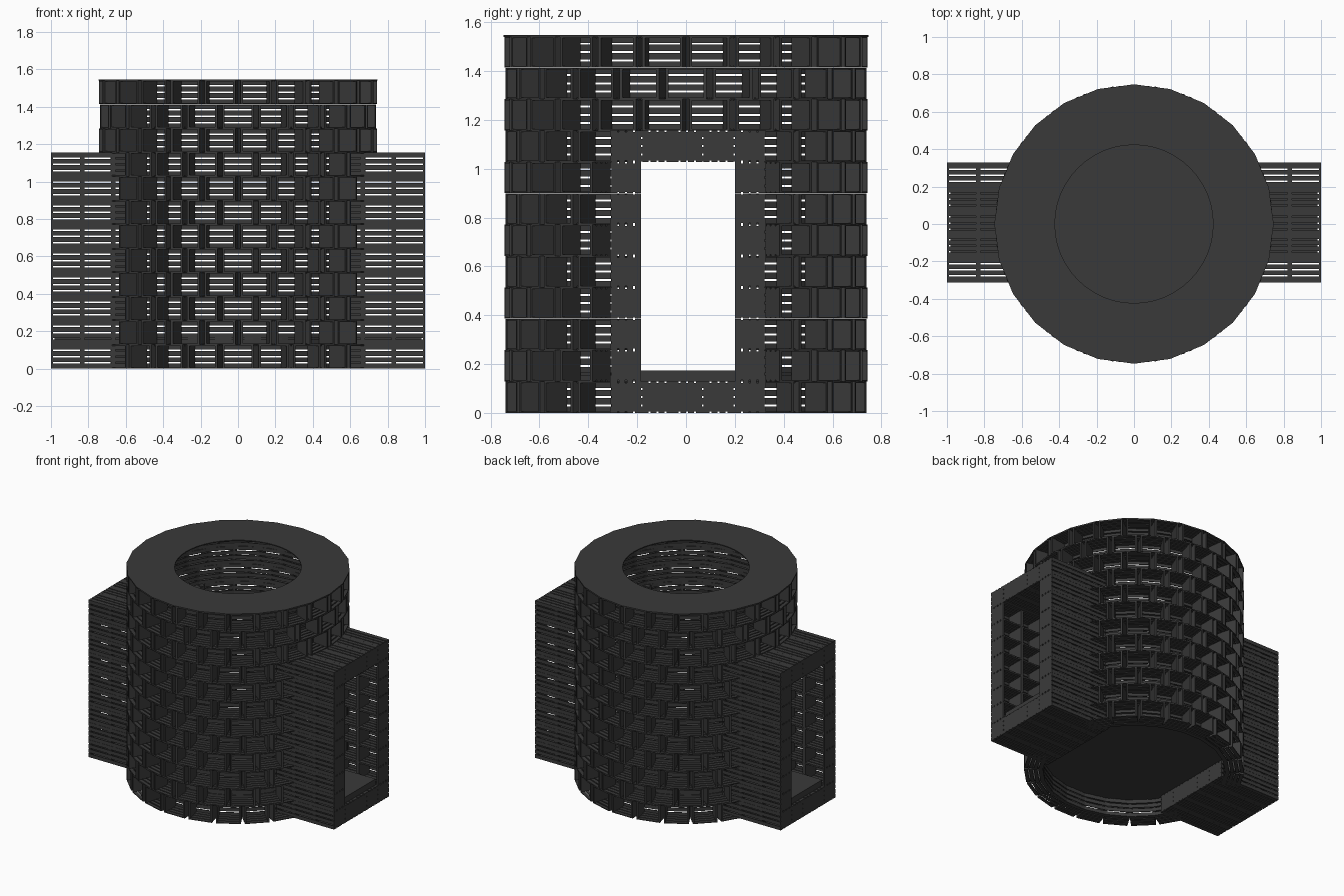
import bpy, bmesh, math
from mathutils import Matrix, Vector

if "Cube" in bpy.data.objects:
    bpy.data.objects.remove(bpy.data.objects["Cube"])

L, W, H = 0.167, 0.128, 0.1285     # crate length, depth and height
ROWS, DOOR_ROWS, SIDES = 12, 9, 24
R_IN = 0.611                       # inner radius of the round wall
CY = 0.008                         # passage centre line
SLIT, T, END = 0.008, 0.006, 0.012  # slat gap, slat thickness, end thickness

mat = bpy.data.materials.new("charcoal")
mat.diffuse_color = (0.042, 0.042, 0.042, 1)
mat.use_nodes = True
mat.node_tree.nodes["Principled BSDF"].inputs["Base Color"].default_value = mat.diffuse_color


def finish(bm, name):
    me = bpy.data.meshes.new(name)
    bm.to_mesh(me)
    bm.free()
    ob = bpy.data.objects.new(name, me)
    bpy.context.collection.objects.link(ob)
    me.materials.append(mat)
    return ob


def box(bm, centre, size, m=Matrix()):
    bmesh.ops.create_cube(bm, size=1, matrix=m @ Matrix.Translation(centre)
                          @ Matrix.Diagonal((*size, 1)))


def slats(total):
    """Centre and width of four slats that fill a span with three gaps."""
    w = (total - 3 * SLIT) / 4
    return [((i - 1.5) * (w + SLIT), w) for i in range(4)]


def crate(bm, m):
    """Slatted crate lying on its side: long axis x, slatted back at +y, open at -y."""
    for z, w in slats(H - 0.001):                       # back
        box(bm, Vector((0, W / 2 - T / 2, z)), (L, T, w), m)
    for y, w in slats(W - T):                           # upper and lower sides
        for s in (-1, 1):
            box(bm, Vector((0, y - T / 2, s * (H / 2 - T / 2 - 0.0003))), (L, w, T), m)
    for s in (-1, 1):                                   # solid ends
        box(bm, Vector((s * (L / 2 - END / 2), -T / 2, 0)), (END, W - T, H - 2 * T), m)


# round wall: courses staggered by half a crate, open sides outwards
for row in range(ROWS):
    bm = bmesh.new()
    for k in range(SIDES):
        a = 2 * math.pi * (k + 0.5 * (row % 2)) / SIDES
        if row < DOOR_ROWS and abs(math.asin(math.sin(a))) < math.radians(26):
            continue                                    # gap for the passage
        crate(bm, Matrix.Rotation(a, 4, 'Z')
              @ Matrix.Translation((R_IN + W / 2, 0, (row + 0.5) * H))
              @ Matrix.Rotation(math.pi / 2, 4, 'Z'))
    finish(bm, f"wall_course_{row + 1}")

# passages on both sides: two jambs, a sill and a lintel, open sides inwards
for side, label in ((-1, "left"), (1, "right")):
    bm = bmesh.new()
    for row in range(DOOR_ROWS):
        for col in range(5):
            if 0 < row < DOOR_ROWS - 1 and 0 < col < 4:
                continue
            turn = Matrix.Rotation(math.pi if col < 2 else 0, 4, 'Z')
            for n in range(3):
                crate(bm, Matrix.Translation((side * (1 - L * (n + 0.5)),
                                              CY + (col - 2) * W, (row + 0.5) * H)) @ turn)
    finish(bm, f"passage_{label}")

# floor disc and walkway strips
bm = bmesh.new()
bmesh.ops.create_cone(bm, cap_ends=True, segments=48, radius1=0.612, radius2=0.612,
                      depth=0.044, matrix=Matrix.Translation((0, 0, 0.151)))
finish(bm, "floor_disc")
bm = bmesh.new()
for s in (-1, 1):
    box(bm, Vector((s * 0.76, CY, 0.151)), (0.44, 3 * W, 0.044))
finish(bm, "walkway")

# thin ring on top, outer edge following the crates
bm = bmesh.new()
N = 2 * SIDES
loops = []
for i in range(N):
    a = 2 * math.pi * i / N
    r_out = 0.740 if i % 2 else 0.747
    loops.append([bm.verts.new((r * math.cos(a), r * math.sin(a), z)) for r, z in
                  ((0.423, 1.54), (r_out, 1.54), (r_out, 1.547), (0.423, 1.547))])
for i in range(N):
    a, b = loops[i], loops[(i + 1) % N]
    for j in range(4):
        bm.faces.new((a[j], b[j], b[(j + 1) % 4], a[(j + 1) % 4]))
bmesh.ops.recalc_face_normals(bm, faces=bm.faces)
finish(bm, "top_ring")
